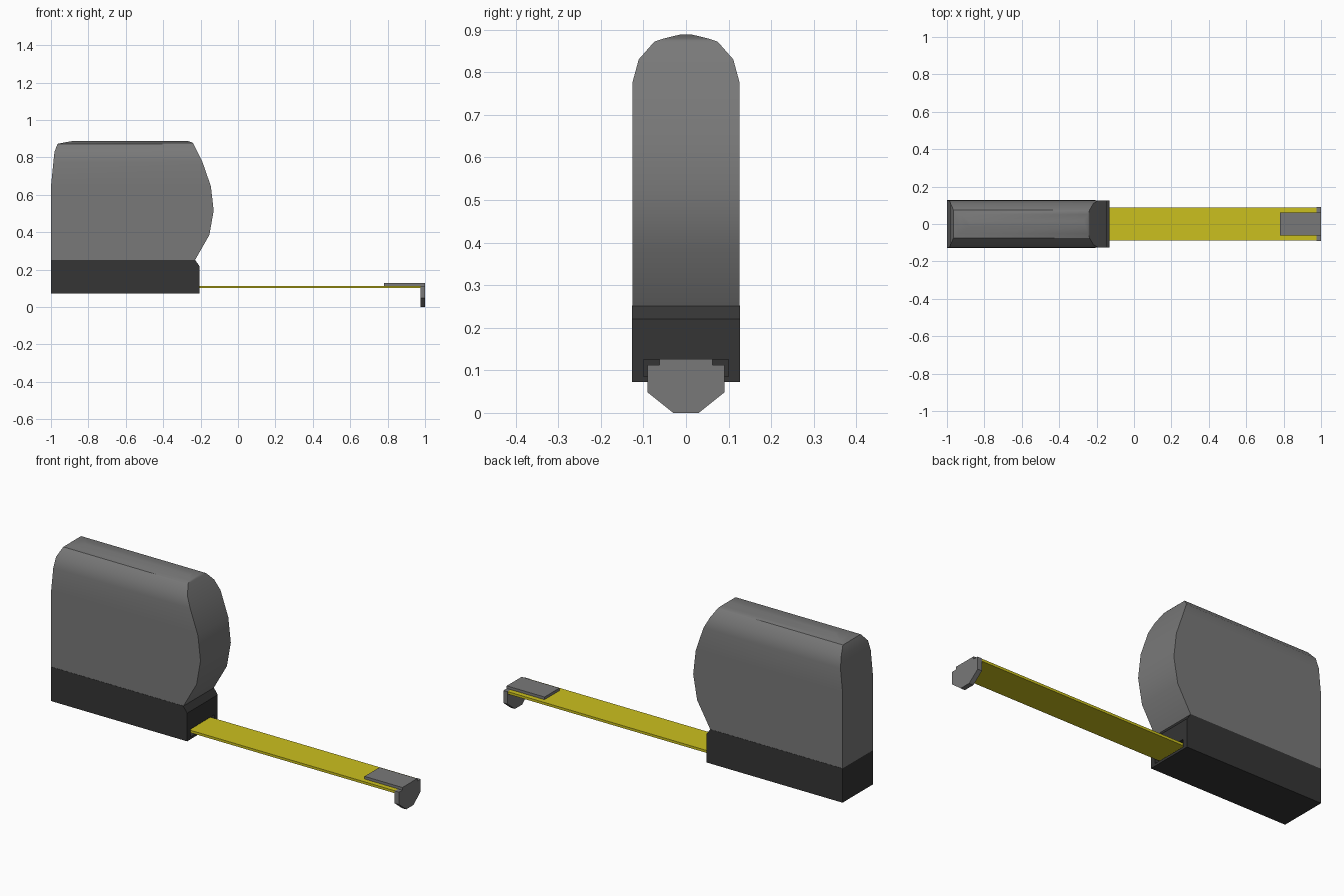
import bpy, bmesh, math

if "Cube" in bpy.data.objects:
    bpy.data.objects.remove(bpy.data.objects["Cube"])


def material(name, rgb):
    m = bpy.data.materials.new(name)
    m.diffuse_color = (*rgb, 1)
    m.use_nodes = True
    m.node_tree.nodes["Principled BSDF"].inputs["Base Color"].default_value = m.diffuse_color
    return m


GREY = material("case grey", (0.19, 0.19, 0.19))
DARK = material("base charcoal", (0.035, 0.035, 0.035))
YELLOW = material("tape yellow", (0.60, 0.53, 0.013))


def finish(name, bm, mat):
    bmesh.ops.recalc_face_normals(bm, faces=bm.faces)
    me = bpy.data.meshes.new(name)
    bm.to_mesh(me)
    bm.free()
    ob = bpy.data.objects.new(name, me)
    bpy.context.collection.objects.link(ob)
    me.materials.append(mat)
    return ob


def prism(name, profile, vec, mat):
    """Extrude a planar 3D outline along vec."""
    bm = bmesh.new()
    face = bm.faces.new([bm.verts.new(p) for p in profile])
    ext = bmesh.ops.extrude_face_region(bm, geom=[face], use_keep_orig=True)
    new = [g for g in ext["geom"] if isinstance(g, bmesh.types.BMVert)]
    bmesh.ops.translate(bm, verts=new, vec=vec)
    return finish(name, bm, mat)


def box(name, x0, x1, y, z0, z1, mat):
    return prism(name, [(x0, -y, z0), (x0, y, z0), (x0, y, z1), (x0, -y, z1)],
                 (x1 - x0, 0, 0), mat)


def select_only(ob):
    bpy.ops.object.select_all(action='DESELECT')
    ob.select_set(True)
    bpy.context.view_layer.objects.active = ob


# Case: stacked rectangles (z, left x, right x, half depth)
levels = [(0.25, -1, -0.23, 0.126), (0.385, -1, -0.153, 0.126),
          (0.515, -1, -0.13, 0.126), (0.645, -1, -0.145, 0.126),
          (0.775, -0.987, -0.19, 0.126), (0.83, -0.981, -0.217, 0.111),
          (0.872, -0.965, -0.238, 0.074), (0.879, -0.93, -0.245, 0.052),
          (0.888, -0.88, -0.27, 0.015)]
bm = bmesh.new()
rings = [[bm.verts.new(p) for p in ((l, -d, z), (r, -d, z), (r, d, z), (l, d, z))]
         for z, l, r, d in levels]
for a, b in zip(rings, rings[1:]):
    for i in range(4):
        j = (i + 1) % 4
        bm.faces.new((a[i], a[j], b[j], b[i]))
bm.faces.new(rings[0])
bm.faces.new(rings[-1])
case = finish("case", bm, GREY)
select_only(case)
bpy.ops.object.shade_smooth_by_angle(angle=math.radians(30))

# Base with the slot the tape leaves through
base = prism("base", [(x, -0.127, z) for x, z in
                      ((-1, 0.072), (-0.207, 0.072), (-0.207, 0.22), (-0.23, 0.252), (-1, 0.252))],
             (0, 0.254, 0), DARK)
cutter = box("slot_cutter", -0.29, -0.15, 0.1, 0.085, 0.125, DARK)
cutter.hide_render = True
mod = base.modifiers.new("slot", 'BOOLEAN')
mod.operation = 'DIFFERENCE'
mod.solver = 'EXACT'
mod.object = cutter
select_only(base)
bpy.ops.object.modifier_apply(modifier="slot")
bpy.data.objects.remove(cutter)

# Tape blade
box("tape", -0.295, 0.976, 0.088, 0.1, 0.113, YELLOW)

# Hook: plate riveted on the tape and downturned lip
box("hook_plate", 0.78, 0.975, 0.062, 0.113, 0.127, GREY)
half = [(0.03, 0), (0.09, 0.048), (0.09, 0.113), (0.062, 0.113), (0.062, 0.127)]
outline = half + [(-y, z) for y, z in reversed(half)]
prism("hook_lip", [(0.975, y, z) for y, z in outline], (0.025, 0, 0), GREY)
